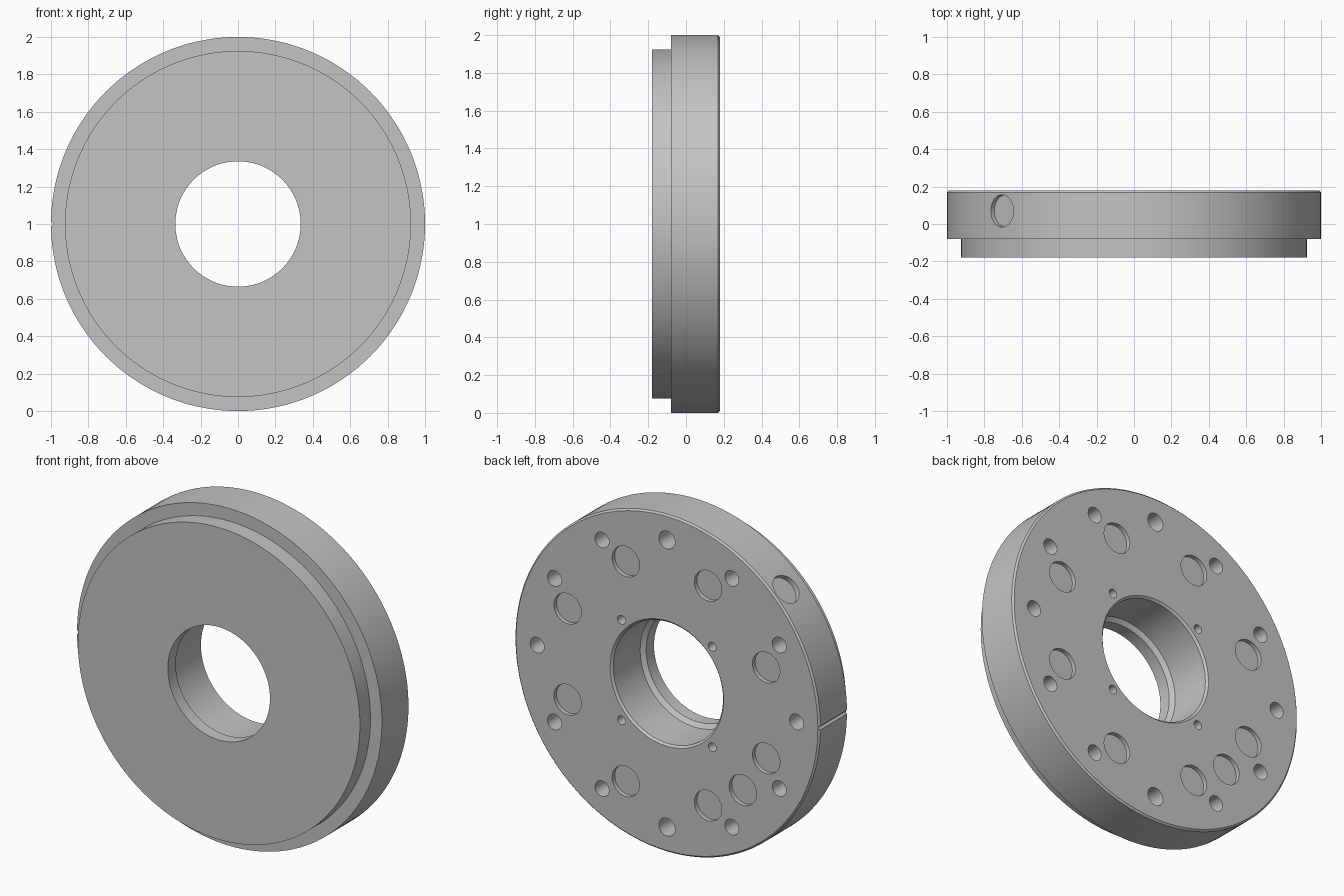
import bpy, bmesh
from math import radians, cos, sin, pi
from mathutils import Matrix, Vector

cube = bpy.data.objects.get("Cube")
if cube:
    bpy.data.objects.remove(cube, do_unlink=True)

BACK = 0.179
CENTRE = Vector((0, 0, 1))

grey = bpy.data.materials.new("machined grey")
grey.use_nodes = True
colour = (0.55, 0.55, 0.55, 1)
grey.diffuse_color = colour
grey.node_tree.nodes["Principled BSDF"].inputs["Base Color"].default_value = colour


def make_object(name, bm):
    bmesh.ops.recalc_face_normals(bm, faces=bm.faces)
    mesh = bpy.data.meshes.new(name)
    bm.to_mesh(mesh)
    bm.free()
    mesh.materials.append(grey)
    obj = bpy.data.objects.new(name, mesh)
    bpy.context.collection.objects.link(obj)
    return obj


# Stepped disc with a lipped bore: closed (radius, y) profile turned about y
profile = [(0.335, -BACK), (0.925, -BACK), (0.925, -0.08), (1, -0.08),
           (1, BACK - 0.01), (0.99, BACK), (0.372, BACK), (0.36, BACK - 0.012),
           (0.36, -0.085), (0.335, -0.105)]
bm = bmesh.new()
ring = [bm.verts.new((r, y, 1)) for r, y in profile]
edges = [bm.edges.new((a, b)) for a, b in zip(ring, ring[1:] + ring[:1])]
bmesh.ops.spin(bm, geom=ring + edges, cent=CENTRE, axis=(0, 1, 0),
               angle=2 * pi, steps=144, use_merge=True)
bmesh.ops.remove_doubles(bm, verts=bm.verts, dist=0.0001)
flange = make_object("flange_disc", bm)

# Cutters for every hole, recess and groove
cut = bmesh.new()


def drill(point, axis, radius, depth, segments=32):
    """Cut a blind round hole at a surface point, axis pointing outwards."""
    over = 0.03
    middle = point + axis * (over - depth) / 2
    turn = axis.to_track_quat('Z', 'Y').to_matrix().to_4x4()
    bmesh.ops.create_cone(cut, cap_ends=True, segments=segments, radius1=radius,
                          radius2=radius, depth=depth + over,
                          matrix=Matrix.Translation(middle) @ turn)


def drill_back(degrees, pitch, radius, depth):
    a = radians(degrees)
    drill(CENTRE + Vector((pitch * cos(a), BACK, pitch * sin(a))),
          Vector((0, 1, 0)), radius, depth)


# Bolt circle, the top and bottom holes slightly larger
for i in range(12):
    drill_back(i * 30, 0.851, 0.053 if i in (3, 9) else 0.046, 0.16)

# Shallow round recesses, with one extra at the lower side
for angle in [22.5 + 45 * i for i in range(8)] + [225]:
    drill_back(angle, 0.705, 0.09, 0.025)

# Small screw holes around the bore
for i in range(4):
    drill_back(45 + 90 * i, 0.421, 0.026, 0.1)

# Recess in the rim
outward = Vector((-1, 0, 1)).normalized()
drill(CENTRE + outward + Vector((0, 0.07, 0)), outward, 0.086, 0.03, 48)

# Index groove across the rim
bmesh.ops.create_cube(cut, size=1, matrix=Matrix.Translation((-1, 0.05, 1))
                      @ Matrix.Rotation(pi / 4, 4, 'Y')
                      @ Matrix.Diagonal((0.016, 0.4, 0.016, 1)))

cutter = make_object("hole_cutter", cut)
cutter.hide_render = True

mod = flange.modifiers.new("holes", 'BOOLEAN')
mod.operation = 'DIFFERENCE'
mod.solver = 'EXACT'
mod.object = cutter
bpy.ops.object.select_all(action='DESELECT')
flange.select_set(True)
bpy.context.view_layer.objects.active = flange
bpy.ops.object.modifier_apply(modifier=mod.name)
bpy.data.objects.remove(cutter, do_unlink=True)
bpy.ops.object.shade_smooth_by_angle(angle=radians(30))
